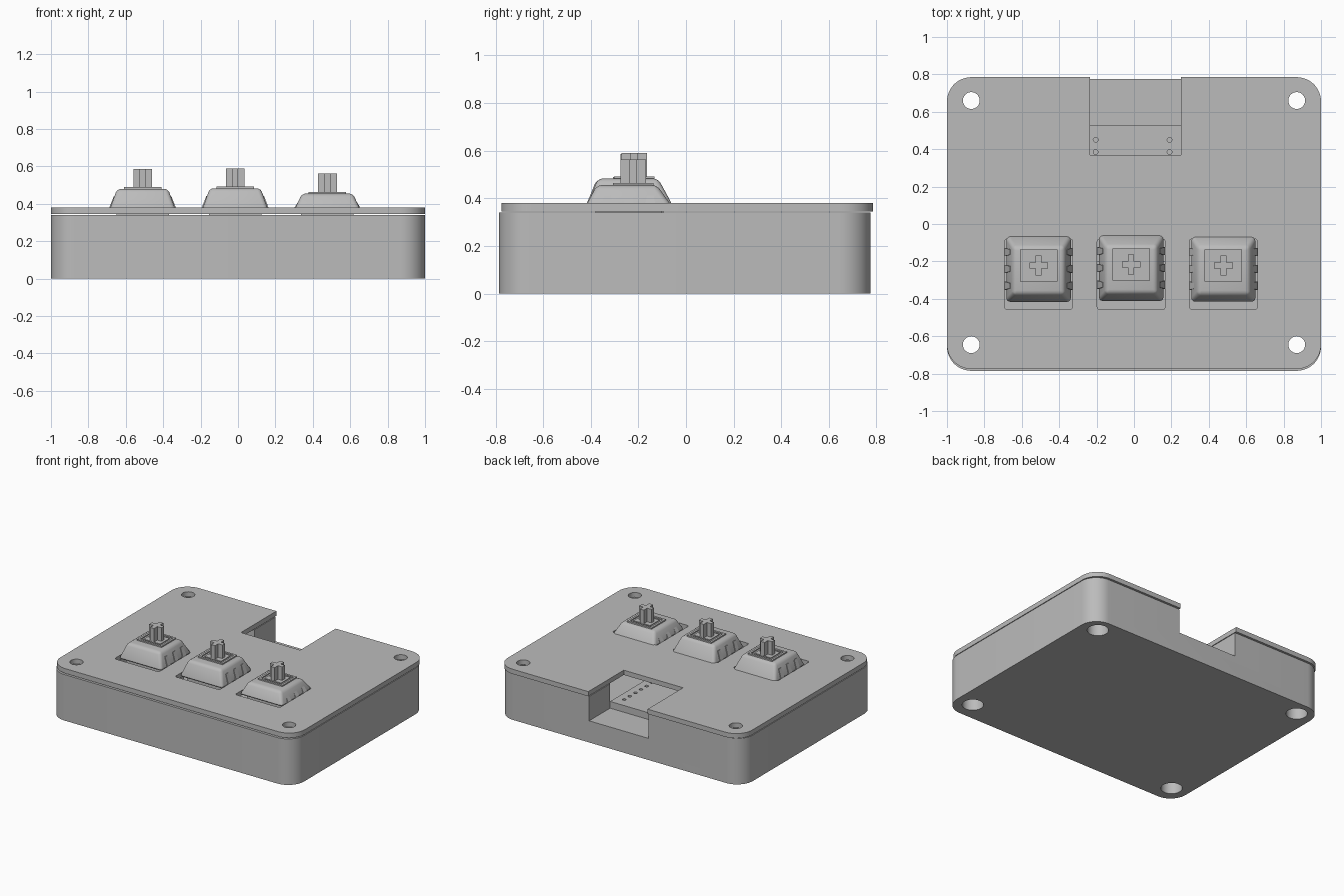
import bpy, bmesh, math
from mathutils import Vector

if "Cube" in bpy.data.objects:
    bpy.data.objects.remove(bpy.data.objects["Cube"], do_unlink=True)

grey = bpy.data.materials.new("neutral_grey")
grey.use_nodes = True
grey.diffuse_color = (0.5, 0.5, 0.5, 1)
grey.node_tree.nodes["Principled BSDF"].inputs["Base Color"].default_value = (0.5, 0.5, 0.5, 1)


def prism(name, outline, z0, z1, top=None):
    """Closed solid between an outline at z0 and a matching outline at z1."""
    bm = bmesh.new()
    low = [bm.verts.new((x, y, z0)) for x, y in outline]
    high = [bm.verts.new((x, y, z1)) for x, y in (top or outline)]
    bm.faces.new(low[::-1])
    bm.faces.new(high)
    n = len(low)
    for i in range(n):
        j = (i + 1) % n
        bm.faces.new((low[i], low[j], high[j], high[i]))
    mesh = bpy.data.meshes.new(name)
    bm.to_mesh(mesh)
    bm.free()
    obj = bpy.data.objects.new(name, mesh)
    mesh.materials.append(grey)
    bpy.context.collection.objects.link(obj)
    return obj


def rect(x0, x1, y0, y1):
    return [(x0, y0), (x1, y0), (x1, y1), (x0, y1)]


def rounded(x0, x1, y0, y1, r, steps=12):
    pts = []
    for k, (cx, cy) in enumerate(rect(x0 + r, x1 - r, y0 + r, y1 - r)):
        for i in range(steps + 1):
            a = math.pi * (1 + k / 2 + i / steps / 2)
            pts.append((cx + r * math.cos(a), cy + r * math.sin(a)))
    return pts


def circle(cx, cy, r, n=32):
    return [(cx + r * math.cos(2 * math.pi * i / n), cy + r * math.sin(2 * math.pi * i / n))
            for i in range(n)]


def activate(obj):
    bpy.ops.object.select_all(action='DESELECT')
    obj.select_set(True)
    bpy.context.view_layer.objects.active = obj


def cut(obj, outline, z0, z1):
    cutter = prism("cutter", outline, z0, z1)
    mod = obj.modifiers.new("cut", 'BOOLEAN')
    mod.operation, mod.solver, mod.object = 'DIFFERENCE', 'EXACT', cutter
    activate(obj)
    bpy.ops.object.modifier_apply(modifier=mod.name)
    bpy.data.objects.remove(cutter, do_unlink=True)


def smooth(obj):
    activate(obj)
    bpy.ops.object.shade_smooth_by_angle(angle=math.radians(30))


SCREWS = [(x, y) for x in (-0.87, 0.87) for y in (-0.645, 0.66)]
SWITCHES = [("right", -0.51, -0.24, 0), ("middle", -0.015, -0.235, 0.003), ("left", 0.478, -0.24, -0.025)]
NOTCH = (-0.235, 0.25)

# Lower case: hollow tray with a cable opening in the back wall
case = prism("lower_case", rounded(-1, 1, -0.785, 0.775, 0.13), 0, 0.34)
cut(case, rounded(-0.76, 0.76, -0.53, 0.53, 0.05), 0.16, 0.5)
cut(case, rect(*NOTCH, 0.4, 1), 0.16, 0.5)
for x, y in SCREWS:
    cut(case, circle(x, y, 0.047), -0.1, 0.5)
    cut(case, circle(x, y, 0.072), -0.1, 0.12)
smooth(case)

# Top plate with the notch, screw holes and switch openings
plate = prism("top_plate", rounded(-1, 1, -0.775, 0.785, 0.13), 0.345, 0.38)
cut(plate, rect(*NOTCH, 0.37, 1), 0.2, 0.5)
for x, y in SCREWS:
    cut(plate, circle(x, y, 0.045), 0.2, 0.5)
for _, x, y, _ in SWITCHES:
    cut(plate, rounded(x - 0.182, x + 0.182, -0.457, -0.08, 0.015, 4), 0.2, 0.5)
smooth(plate)

# Controller board with two rows of pin holes
board = prism("controller_board", rect(NOTCH[0], NOTCH[1], -0.2, 0.53), 0.16, 0.21)
for x in (-0.205, 0.19):
    for i in range(6):
        cut(board, circle(x, 0.45 - 0.065 * i, 0.013, 12), 0.18, 0.3)


def key_switch(side, x, y, dz):
    # Sloped upper housing
    z = 0.48 + dz
    housing = prism(side + "_switch_housing",
                    rect(x - 0.178, x + 0.178, y - 0.182, y + 0.182), 0.365, z,
                    rect(x - 0.136, x + 0.136, y - 0.135, y + 0.118))
    bevel = housing.modifiers.new("rounding", 'BEVEL')
    bevel.width, bevel.segments, bevel.limit_method = 0.02, 3, 'ANGLE'
    activate(housing)
    bpy.ops.object.modifier_apply(modifier=bevel.name)
    smooth(housing)
    # Lower housing inside the case
    prism(side + "_switch_base", rect(x - 0.14, x + 0.14, y - 0.14, y + 0.14), 0.16, 0.366)
    # Raised collar around the stem
    cy = y + 0.018
    collar = prism(side + "_switch_collar", rect(x - 0.1, x + 0.1, cy - 0.085, cy + 0.085),
                   z - 0.005, z + 0.009)
    cut(collar, rect(x - 0.085, x + 0.085, cy - 0.07, cy + 0.07), z + 0.001, z + 0.1)
    prism(side + "_stem_foot", rect(x - 0.068, x + 0.068, cy - 0.055, cy + 0.055), z - 0.005, z + 0.007)
    # Cross-shaped stem
    a, b, t = 0.05, 0.054, 0.016
    cross = [(-t, -b), (t, -b), (t, -t), (a, -t), (a, t), (t, t),
             (t, b), (-t, b), (-t, t), (-a, t), (-a, -t), (-t, -t)]
    prism(side + "_stem", [(x + u, cy + v) for u, v in cross], z, z + 0.107)
    # Clips on the two sloped sides
    for s in (-1, 1):
        for v in (-0.09, 0.0, 0.09):
            ends = [sorted((x + s * (w - 0.02), x + s * w)) for w in (0.182, 0.154)]
            prism(side + "_switch_clip", rect(*ends[0], y + v - 0.022, y + v + 0.022), 0.37,
                  0.44 + dz, rect(*ends[1], y + v - 0.014, y + v + 0.014))


for spec in SWITCHES:
    key_switch(*spec)
